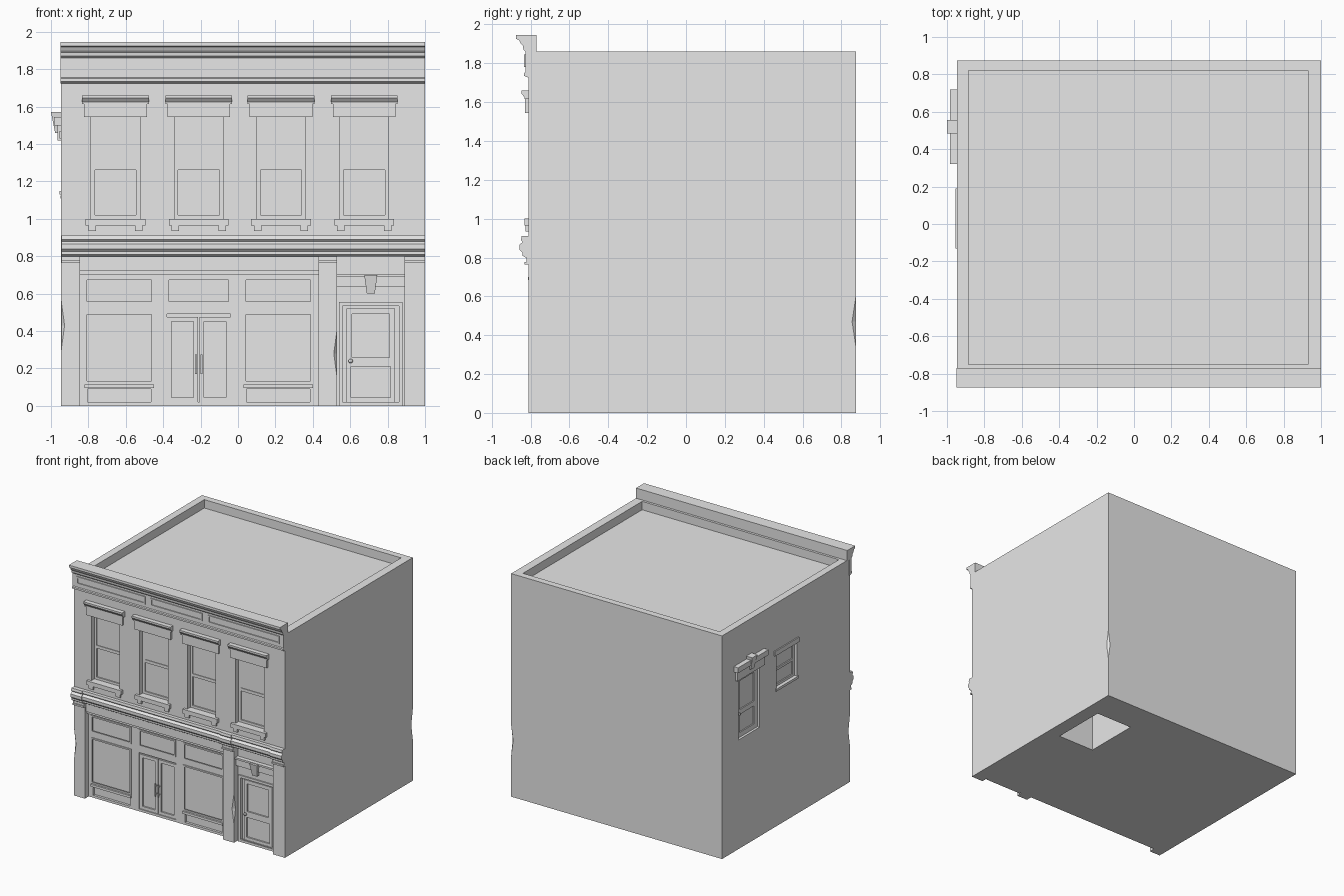
import bpy
import bmesh
from mathutils import Matrix, Vector

cube = bpy.data.objects.get("Cube")
if cube:
    bpy.data.objects.remove(cube, do_unlink=True)

GREY = (0.8, 0.8, 0.8, 1)
stone = bpy.data.materials.new("plain_grey")
stone.use_nodes = True
stone.diffuse_color = GREY
stone.node_tree.nodes["Principled BSDF"].inputs["Base Color"].default_value = GREY

LEFT, RIGHT, FRONT, BACK, TOP = -.945, 1, -.81, .875, 1.86
BAY = -.76                       # face of the recessed ground floor bays
SIDE = LEFT                      # wall carrying the small side openings


def finish(name, bm):
    bmesh.ops.recalc_face_normals(bm, faces=bm.faces)
    mesh = bpy.data.meshes.new(name)
    bm.to_mesh(mesh)
    bm.free()
    mesh.materials.append(stone)
    obj = bpy.data.objects.new(name, mesh)
    bpy.context.collection.objects.link(obj)
    return obj


def add_box(bm, x, y, z):
    """Box from three (low, high) ranges."""
    size = [b - a for a, b in (x, y, z)]
    mid = [(a + b) / 2 for a, b in (x, y, z)]
    bmesh.ops.create_cube(bm, size=1, matrix=Matrix.Translation(mid) @ Matrix.Diagonal((*size, 1)))


def boxes(name, ranges):
    bm = bmesh.new()
    for r in ranges:
        add_box(bm, *r)
    return finish(name, bm)


def frame(name, x, z, y, width, depth):
    """Raised rectangular moulding standing on the plane y."""
    (a, b), (c, d) = x, z
    ys = (y - depth, y + .002)
    return boxes(name, [((a, b), ys, (d - width, d)), ((a, b), ys, (c, c + width)),
                        ((a, a + width), ys, (c + width, d - width)),
                        ((b - width, b), ys, (c + width, d - width))])


def moulding(name, profile, x0, x1, push=0):
    """Profile of (y, z) points swept along x; push brings it forward."""
    bm = bmesh.new()
    face = bm.faces.new([bm.verts.new((x0, y - (push if y < FRONT else 0), z)) for y, z in profile])
    ext = bmesh.ops.extrude_face_region(bm, geom=[face])["geom"]
    bmesh.ops.translate(bm, vec=(x1 - x0, 0, 0), verts=[v for v in ext if isinstance(v, bmesh.types.BMVert)])
    return finish(name, bm)


def carve(target, cutter):
    """Subtract a cutter and remove it."""
    mod = target.modifiers.new("carve", "BOOLEAN")
    mod.object, mod.operation, mod.solver = cutter, "DIFFERENCE", "EXACT"
    cutter.hide_render = True
    graph = bpy.context.evaluated_depsgraph_get()
    mesh = bpy.data.meshes.new_from_object(target.evaluated_get(graph))
    target.modifiers.clear()
    target.data = mesh
    bpy.data.objects.remove(cutter, do_unlink=True)


def inset(span, amount):
    return span[0] + amount, span[1] - amount


# Layout of the openings
window_spans = [(c - .13, c + .13) for c in (-.655, -.21, .23, .675)]
window_z = (1, 1.545)
bays = [(-.845, .43), (.53, .89)]
piers = [(LEFT, -.845), (.43, .53), (.89, RIGHT)]
shop_columns = [(-.82, -.45), (-.38, -.04), (.03, .4)]
shop_windows = [shop_columns[0], shop_columns[2]]
shop_door, side_door_y, side_window_y = shop_columns[1], (.38, .66), (-.11, .16)
entry = (.56, .86)

# Main body with bays, windows, roof tray and side openings
body = boxes("building_body", [((LEFT, RIGHT), (FRONT, BACK), (0, TOP))])
cuts = [(s, (-.9, -.77), window_z) for s in window_spans]
cuts += [(b, (-.9, BAY), (-.1, .8)) for b in bays]
cuts += [((LEFT + .06, RIGHT - .07), (-.75, .82), (1.79, 2)),
         ((-1, SIDE + .02), side_door_y, (.91, 1.42)),
         ((-1, SIDE + .02), side_window_y, (1.15, 1.43)),
         ((.54, .88), (.13, .6), (-.1, .5))]
carve(body, boxes("opening_cutter", cuts))

# Second level of recesses: panes, doors and panels
wall = (-.79, BAY + .02)
cuts = []
for s in window_spans:
    cuts.append((inset(s, .02), (-.79, -.76), (1.02, 1.26)))
    cuts.append((inset(s, .02), (-.79, -.765), (1.285, 1.525)))
for s in shop_columns:
    cuts.append((s, wall, (.545, .685)))
for s in shop_windows:
    cuts.append((s, wall, (.12, .5)))
    cuts.append((inset(s, .015), wall, (.02, .09)))
cuts += [(shop_door, wall, (.02, .49)), (entry, wall, (.015, .535))]
pane = (SIDE - .02, SIDE + .03)
cuts += [(pane, inset(side_door_y, .045), (1.14, 1.38)),
         (pane, inset(side_door_y, .045), (.95, 1.1)),
         (pane, inset(side_window_y, .025), (1.17, 1.28)),
         (pane, inset(side_window_y, .025), (1.3, 1.41))]
carve(body, boxes("panel_cutter", cuts))

# Worn chips on three vertical corners
bm = bmesh.new()
for x, y, z in ((RIGHT, BACK, .47), (LEFT, FRONT, .43), (.53, FRONT, .28)):
    m = Matrix.Translation((x, y, z)) @ Matrix.Diagonal((.018, .02, .13, 1))
    bmesh.ops.convex_hull(bm, input=[bm.verts.new(m @ Vector(v)) for v in
                          ((1, 0, 0), (-1, 0, 0), (0, 1, 0), (0, -1, 0), (0, 0, 1), (0, 0, -1))])
carve(body, finish("chip_cutter", bm))

# Top cornice with frieze panels
cornice = [(-.77, 1.945), (-.875, 1.945), (-.875, 1.925), (-.86, 1.92), (-.85, 1.9), (-.84, 1.89),
           (-.837, 1.87), (-.826, 1.86), (-.826, 1.755), (-.834, 1.75), (-.834, 1.735),
           (FRONT, 1.725), (-.8, 1.725), (-.8, 1.855), (-.77, 1.855)]
moulding("top_cornice", cornice, LEFT - .003, RIGHT)
for s in ((-.91, -.275), (-.225, .25), (.305, .96)):
    frame("frieze_panel", s, (1.78, 1.845), -.826, .012, .008)

# Storefront cornice, stepping forward over each pier
ledge = [(-.79, .91), (-.838, .91), (-.842, .89), (-.832, .88), (-.85, .865), (-.85, .84),
         (-.835, .825), (-.835, .81), (-.82, .8), (-.79, .8)]
moulding("storefront_cornice", ledge, LEFT, RIGHT)
for p in piers:
    moulding("pier_capital", ledge, *p, push=.008)
    boxes("capital_neck", [(p, (-.832, -.8), (.765, .778)), (p, (-.822, -.8), (.778, .805))])

# Upper windows: hood, sill and sill brackets
hood = [(-.8, 1.66), (-.848, 1.66), (-.848, 1.645), (-.832, 1.625), (-.832, 1.615), (-.8, 1.615)]
for s in window_spans:
    mid = sum(s) / 2
    moulding("window_hood_cap", hood, mid - .178, mid + .178)
    boxes("window_hood", [((mid - .168, mid + .168), (-.828, -.77), (1.545, 1.62))])
    sill = [((mid - .16, mid + .16), (-.832, -.78), (.965, 1))]
    sill += [((mid + d - .02, mid + d + .02), (-.826, -.8), (.935, .965)) for d in (-.125, .125)]
    boxes("window_sill", sill)

# Shopfront fascia and glazing frames
boxes("shop_fascia", [(bays[0], (-.795, -.75), (.72, .805)), (bays[0], (-.783, -.75), (.7, .72))])
for s in shop_columns:
    frame("transom_frame", s, (.545, .685), BAY, .012, .008)
for s in shop_windows:
    frame("shop_window_frame", s, (.12, .5), BAY, .012, .008)
    boxes("shop_window_sill", [(s, (-.775, -.75), (.095, .115))])

# Double shop door with pull handles
mid = sum(shop_door) / 2
for s in ((shop_door[0], mid - .003), (mid + .003, shop_door[1])):
    frame("shop_door_leaf", s, (.02, .475), BAY + .02, .025, .012)
for x in (mid - .014, mid + .014):
    boxes("door_pull", [((x - .005, x + .005), (-.775, -.768), (.17, .275)),
                        ((x - .004, x + .004), (-.77, -.74), (.185, .195)),
                        ((x - .004, x + .004), (-.77, -.74), (.25, .26))])

# Entry door with glazed top, lower panel and knob
inner = inset(entry, .02)
frame("entry_door_upper", inner, (.23, .52), BAY + .02, .03, .012)
frame("entry_door_lower", inner, (.02, .235), BAY + .02, .025, .012)
frame("entry_door_casing", (entry[0] - .02, entry[1] + .02), (0, .555), BAY, .02, .01)
bm = bmesh.new()
bmesh.ops.create_uvsphere(bm, u_segments=12, v_segments=8, radius=.012,
                          matrix=Matrix.Translation((.602, -.765, .24)))
finish("entry_knob", bm)

# Entry lintel with tapered keystone
boxes("entry_lintel", [(bays[1], (-.785, -.75), (.635, .69)), (bays[1], (-.795, -.75), (.69, .705))])


def keystone(name, corner, across, out, half, depth, height):
    """Wedge block, narrower at its foot."""
    bm = bmesh.new()
    add_box(bm, (-half, half), (0, depth), (0, height))
    for v in bm.verts:
        if v.co.z < height / 2:
            v.co.x *= .6
            v.co.y *= .6
        v.co = Vector(corner) + Vector(across) * v.co.x + Vector(out) * v.co.y + Vector((0, 0, v.co.z))
    finish(name, bm)


keystone("entry_keystone", (.71, -.77, .6), (1, 0, 0), (0, -1, 0), .035, .045, .1)

# Side openings: door head with keystone, window head, sill and knob
boxes("side_door_head", [((SIDE - .02, SIDE + .01), (.34, .7), (1.42, 1.5)),
                         ((SIDE - .04, SIDE + .01), (.32, .72), (1.5, 1.545))])
keystone("side_door_keystone", (SIDE, .52, 1.46), (0, 1, 0), (-1, 0, 0), .035, .055, .11)
boxes("side_window_head", [((SIDE - .01, SIDE + .01), (-.13, .19), (1.43, 1.47))])
boxes("side_window_sill", [((SIDE - .01, SIDE + .02), (-.12, .17), (1.13, 1.15))])
boxes("side_door_knob", [((SIDE - .005, SIDE + .03), (.63, .645), (1.11, 1.125))])
